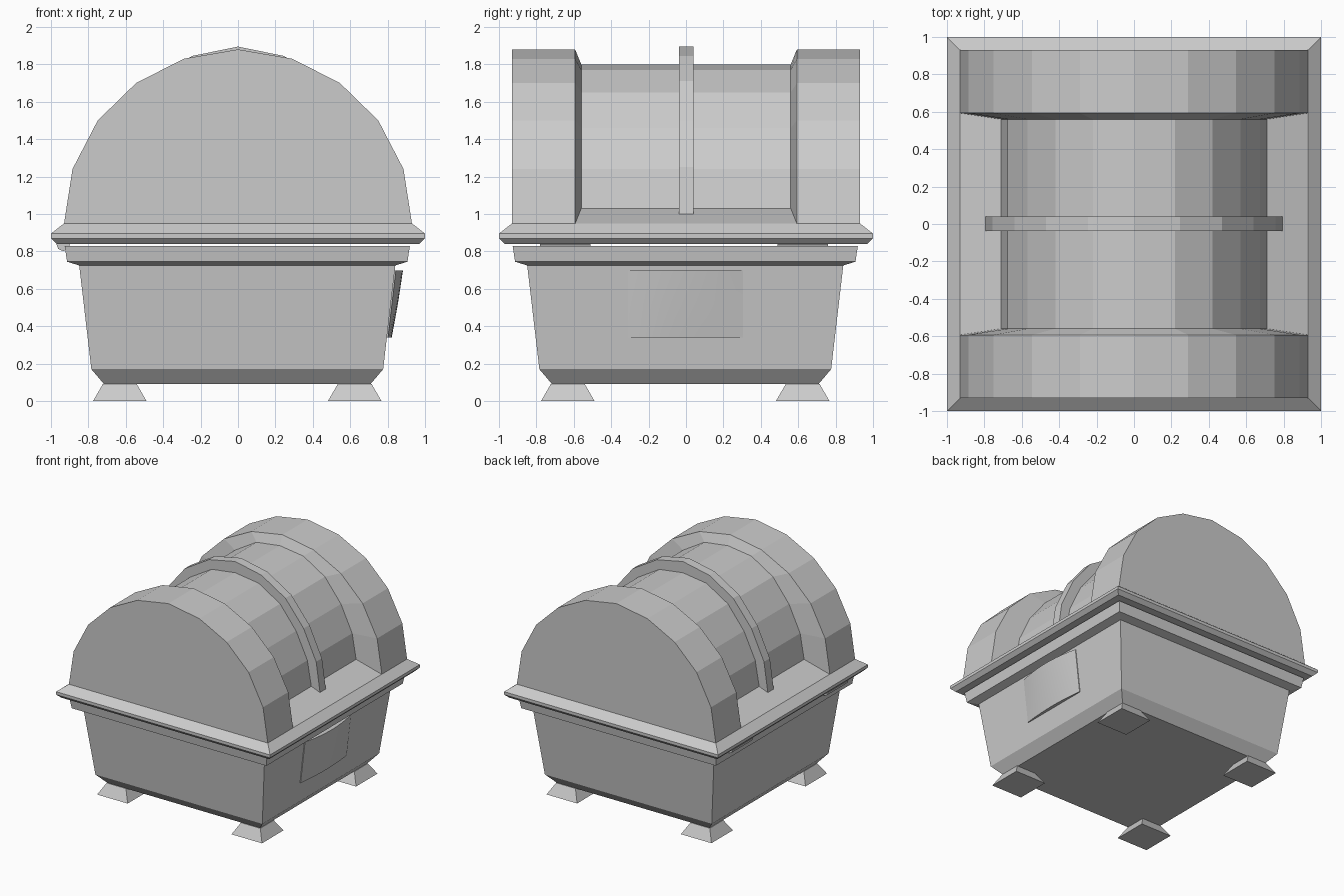
import bpy, bmesh, math

if "Cube" in bpy.data.objects:
    bpy.data.objects.remove(bpy.data.objects["Cube"])


def finish(bm, name, smooth=False):
    bmesh.ops.remove_doubles(bm, verts=bm.verts, dist=0.0005)
    bmesh.ops.recalc_face_normals(bm, faces=bm.faces)
    me = bpy.data.meshes.new(name)
    bm.to_mesh(me)
    bm.free()
    for p in me.polygons:
        p.use_smooth = smooth
    ob = bpy.data.objects.new(name, me)
    bpy.context.collection.objects.link(ob)
    return ob


def loft(name, rings, smooth=False):
    """Skin closed rings of equal length and cap both ends."""
    bm = bmesh.new()
    vs = [[bm.verts.new(c) for c in r] for r in rings]
    n = len(vs[0])
    for a, b in zip(vs, vs[1:]):
        for i in range(n):
            j = (i + 1) % n
            bm.faces.new((a[i], a[j], b[j], b[i]))
    bm.faces.new(vs[0])
    bm.faces.new(vs[-1])
    return finish(bm, name, smooth)


def square_stack(name, profile, cx=0.0, cy=0.0):
    """Square sections (half width, height) stacked along z."""
    corners = ((-1, -1), (1, -1), (1, 1), (-1, 1))
    return loft(name, [[(cx + h * sx, cy + h * sy, z) for sx, sy in corners]
                       for h, z in profile])


def arch(half):
    """Mirror a right-hand half arch whose last point is on the centre line."""
    return half + [(-x, z) for x, z in reversed(half[:-1])]


OFF = -0.004  # the base sits very slightly off the lid centre

# tapered chest base with flared rim
square_stack("chest_base", [(0.712, 0.09), (0.78, 0.17), (0.845, 0.725),
                            (0.91, 0.745), (0.923, 0.83)], OFF, OFF)

# four splayed feet
for i, (sx, sy) in enumerate(((-1, -1), (1, -1), (1, 1), (-1, 1))):
    square_stack(f"foot_{i + 1}", [(0.143, 0.0), (0.09, 0.092)],
                 OFF + 0.628 * sx, OFF + 0.628 * sy)

# lid rim
square_stack("lid_rim", [(0.97, 0.84), (1.0, 0.87), (1.0, 0.895), (0.93, 0.95)])

# domed lid: thick end bands, thinner waist with sloping shelves
band = arch([(0.93, 0.948), (0.93, 0.948), (0.885, 1.24), (0.75, 1.50),
             (0.545, 1.70), (0.29, 1.83), (0, 1.88)])
waist = arch([(0.93, 0.948), (0.712, 1.03), (0.675, 1.24), (0.57, 1.46),
              (0.42, 1.65), (0.22, 1.77), (0, 1.80)])


def waist_ring(s):
    last = len(waist) - 1
    return [(x, s * (0.593 if i in (0, last) else 0.56), z)
            for i, (x, z) in enumerate(waist)]


def band_ring(y):
    return [(x, y, z) for x, z in band]


bm_rings = [band_ring(-0.93), band_ring(-0.593), waist_ring(-1),
            waist_ring(1), band_ring(0.593), band_ring(0.93)]
loft("lid_dome", bm_rings)

# centre strap over the waist
strap = arch([(0.793, 1.0), (0.757, 1.25), (0.64, 1.50), (0.47, 1.71),
              (0.245, 1.845), (0, 1.895)])
loft("lid_strap", [[(x, y, z) for x, z in strap] for y in (-0.038, 0.04)])


# bowed lock plate lying on the sloping right wall
def plate_ring(z, wall, bulge):
    steps = 10
    front = []
    for k in range(steps + 1):
        u = -1 + 2 * k / steps
        front.append((wall + 0.006 + bulge * (1 - u * u), 0.308 * u - 0.002, z))
    return front + [(wall - 0.01, 0.306, z), (wall - 0.01, -0.31, z)]


plate = loft("lock_plate", [plate_ring(0.34, 0.796, 0.02),
                            plate_ring(0.52, 0.817, 0.032),
                            plate_ring(0.698, 0.838, 0.038)])
bpy.context.view_layer.objects.active = plate
plate.select_set(True)
bpy.ops.object.shade_smooth_by_angle(angle=math.radians(40))

# two hinge barrels on the left side under the lid
for name, y0, y1 in (("hinge_front", -0.78, -0.51), ("hinge_back", 0.49, 0.76)):
    loft(name, [[(-0.935 + 0.036 * math.cos(math.tau * k / 8), y,
                  0.838 + 0.036 * math.sin(math.tau * k / 8)) for k in range(8)]
                for y in (y0, y1)])
